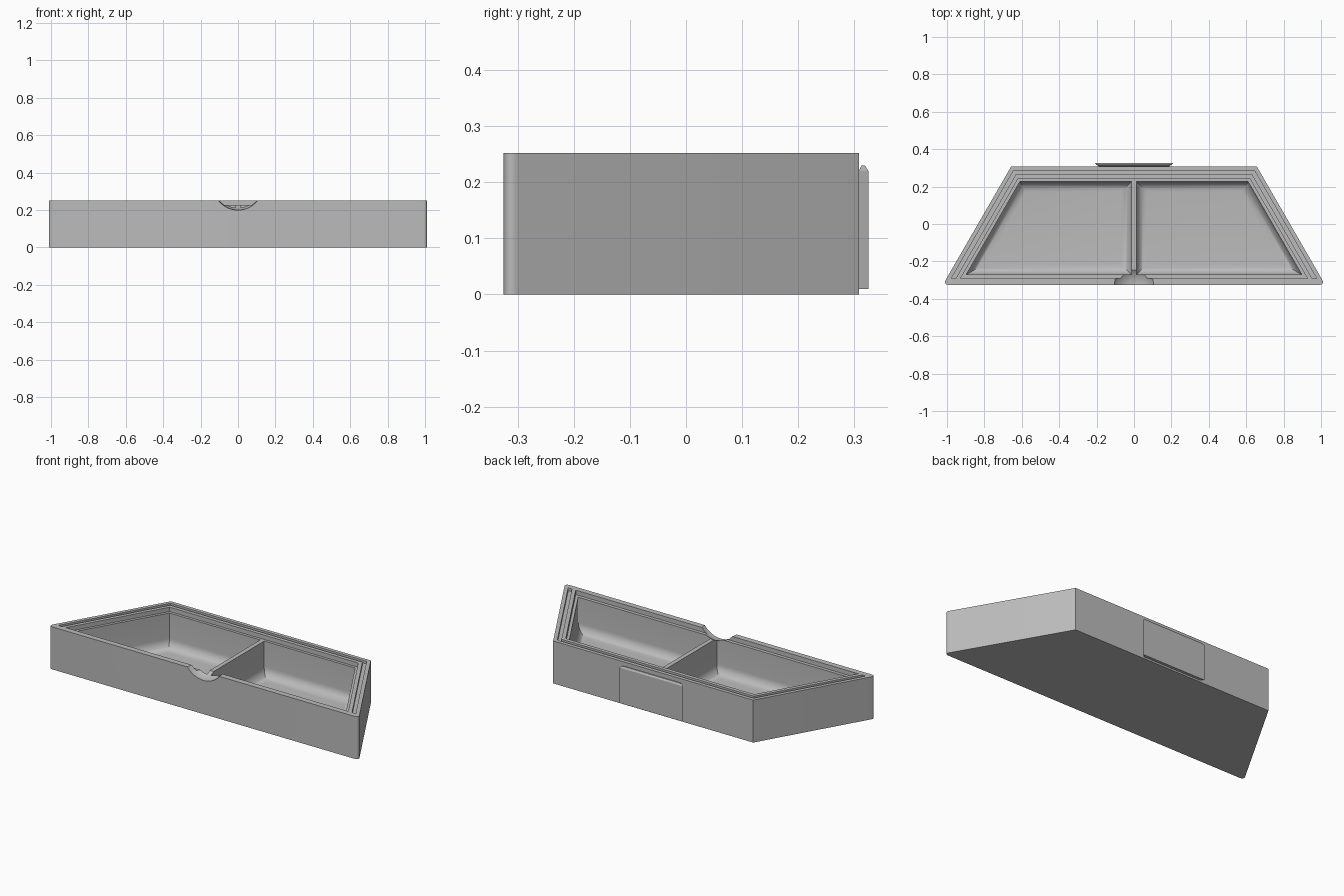
import bpy, bmesh, math

if "Cube" in bpy.data.objects:
    bpy.data.objects.remove(bpy.data.objects["Cube"])

FRONT, BACK, TOP = -0.325, 0.308, 0.252
R3 = math.sqrt(3)

grey = bpy.data.materials.new("grey_plastic")
grey.diffuse_color = (0.5, 0.5, 0.5, 1)
grey.use_nodes = True
grey.node_tree.nodes["Principled BSDF"].inputs["Base Color"].default_value = grey.diffuse_color


def side_x(y, inset):
    """x of the 60 degree slanted side, moved inward by inset."""
    return 1.022 - (y - FRONT) / R3 - inset * 2 / R3


def trapezoid(inset, front):
    back = BACK - inset
    xf, xb = side_x(front, inset), side_x(back, inset)
    return [(-xf, front), (xf, front), (xb, back), (-xb, back)]


def prism(name, pts, z0, z1):
    bm = bmesh.new()
    face = bm.faces.new([bm.verts.new((x, y, z0)) for x, y in pts])
    ext = bmesh.ops.extrude_face_region(bm, geom=[face])["geom"]
    for v in ext:
        if isinstance(v, bmesh.types.BMVert):
            v.co.z = z1
    return finish(name, bm)


def finish(name, bm):
    bmesh.ops.recalc_face_normals(bm, faces=bm.faces)
    me = bpy.data.meshes.new(name)
    bm.to_mesh(me)
    bm.free()
    me.materials.append(grey)
    ob = bpy.data.objects.new(name, me)
    bpy.context.collection.objects.link(ob)
    return ob


def bevel_edges(ob, test, width, segments):
    bm = bmesh.new()
    bm.from_mesh(ob.data)
    edges = [e for e in bm.edges if test(*[v.co for v in e.verts])]
    bmesh.ops.bevel(bm, geom=edges, offset=width, offset_type='OFFSET',
                    segments=segments, profile=0.5, affect='EDGES')
    bm.to_mesh(ob.data)
    bm.free()


def activate(ob):
    bpy.ops.object.select_all(action='DESELECT')
    ob.select_set(True)
    bpy.context.view_layer.objects.active = ob


def cut(ob, cutter):
    cutter.hide_render = True
    mod = ob.modifiers.new("cut", 'BOOLEAN')
    mod.operation, mod.solver, mod.object = 'DIFFERENCE', 'EXACT', cutter
    activate(ob)
    bpy.ops.object.modifier_apply(modifier=mod.name)
    bpy.data.objects.remove(cutter)


# tray body with rounded front corners
tray = prism("tray", trapezoid(0, FRONT), 0, TOP)
bevel_edges(tray, lambda a, b: abs(a.z - b.z) > 0.1 and a.y < 0, 0.03, 10)

# shallow lid ledge around the opening
cut(tray, prism("ledge_cutter", trapezoid(0.065, -0.291), 0.226, 0.4))

# narrow groove along the sides and back
outer, inner = trapezoid(0.022, -0.291), trapezoid(0.043, -0.291)
loop = [outer[1], outer[2], outer[3], outer[0], inner[0], inner[3], inner[2], inner[1]]
cut(tray, prism("groove_cutter", loop, 0.236, 0.4))

# two compartments with filleted floors, leaving a divider between them
for s in (-1, 1):
    half = trapezoid(0.081, -0.271)
    pts = [(s * 0.013, half[1][1]), (s * half[1][0], half[1][1]),
           (s * half[2][0], half[2][1]), (s * 0.013, half[2][1])]
    pocket = prism("pocket_cutter", pts, 0.02, 0.4)
    bevel_edges(pocket, lambda a, b: a.z < 0.03 and b.z < 0.03, 0.055, 8)
    cut(tray, pocket)

# spherical finger notch in the front rim
bm = bmesh.new()
bmesh.ops.create_uvsphere(bm, u_segments=48, v_segments=32, radius=0.132)
bmesh.ops.translate(bm, verts=bm.verts, vec=(0, FRONT, 0.332))
cut(tray, finish("notch_cutter", bm))
activate(tray)
bpy.ops.object.shade_smooth_by_angle(angle=math.radians(30))

# dovetail mounting plate on the back, tapered at its top
bm = bmesh.new()
rings = []
for z, xi, xo, y0, y1 in ((0.01, 0.19, 0.208, BACK, 0.325),
                          (0.22, 0.19, 0.208, BACK, 0.325),
                          (0.23, 0.182, 0.196, 0.313, 0.319)):
    rings.append([bm.verts.new(p) for p in
                  ((-xi, y0, z), (xi, y0, z), (xo, y1, z), (-xo, y1, z))])
for lo, hi in zip(rings, rings[1:]):
    for i in range(4):
        j = (i + 1) % 4
        bm.faces.new((lo[i], lo[j], hi[j], hi[i]))
bm.faces.new(rings[0])
bm.faces.new(rings[-1])
finish("mounting_plate", bm)
